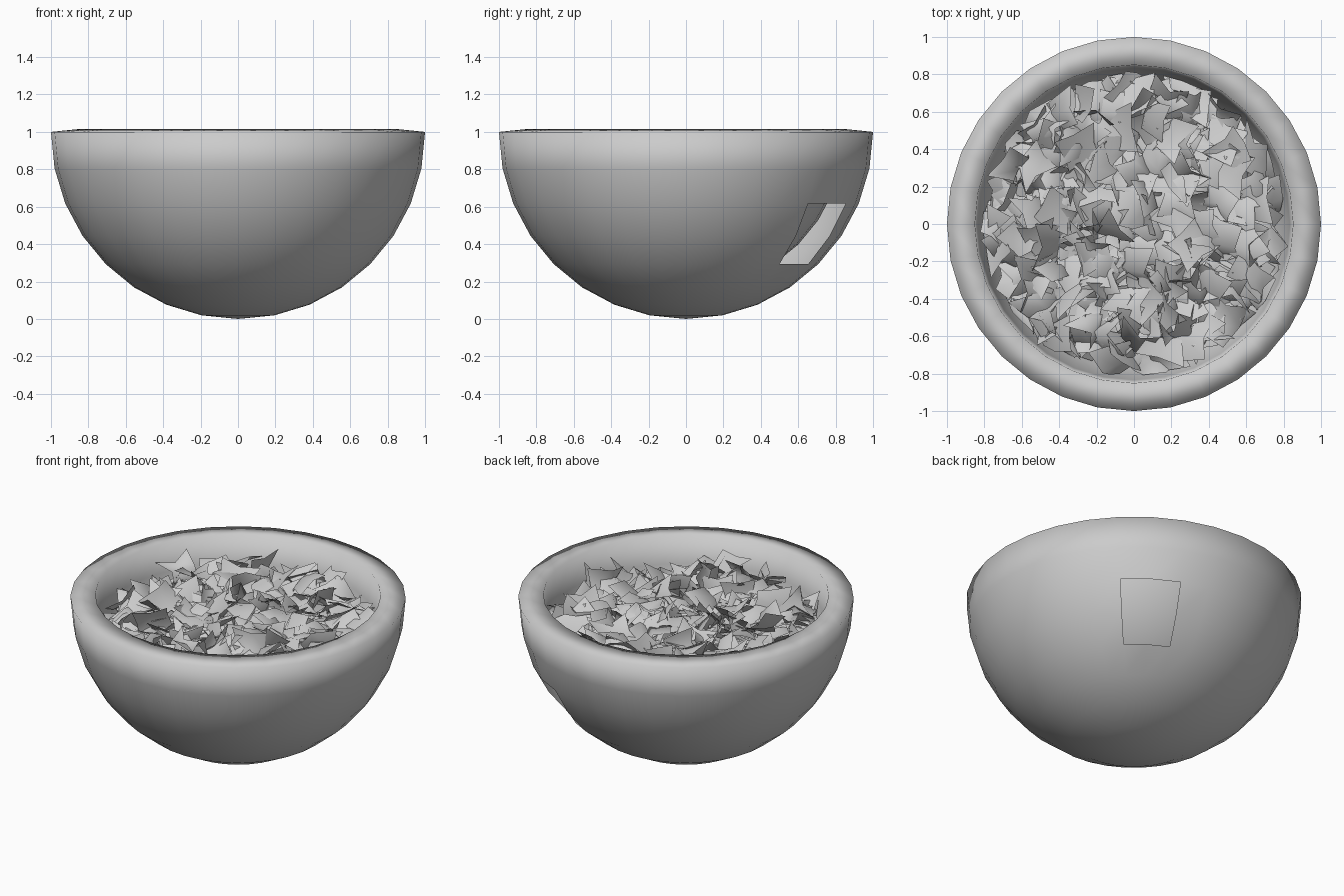
import bpy, bmesh, math, random
from mathutils import Vector, Euler

if "Cube" in bpy.data.objects:
    bpy.data.objects.remove(bpy.data.objects["Cube"])

random.seed(7)
SEG, RINGS, THICK = 32, 8, 0.15


def make_object(name, bm):
    mesh = bpy.data.meshes.new(name)
    bm.to_mesh(mesh)
    bm.free()
    mesh.polygons.foreach_set("use_smooth", [True] * len(mesh.polygons))
    ob = bpy.data.objects.new(name, mesh)
    bpy.context.collection.objects.link(ob)
    return ob


# Bowl: outer hemisphere, rim and inner hemisphere from one lathed profile
def arc(radius):
    angles = [k * math.pi / 2 / RINGS for k in range(RINGS)]
    return [(radius * math.cos(a), 1 - radius * math.sin(a)) for a in angles]


inner = arc(1 - THICK)
inner[0] = (0.851, 1.015)
profile = arc(1)[::-1] + inner
bm = bmesh.new()
rings = []
for r, z in profile:
    rings.append([bm.verts.new((r * math.cos(2 * math.pi * i / SEG),
                                r * math.sin(2 * math.pi * i / SEG), z))
                  for i in range(SEG)])
rim = RINGS - 1
for j in range(len(rings) - 1):
    for i in range(SEG):
        # small opening in the outer shell: two bands high, two segments wide
        if i in (4, 5) and j in (rim - 4, rim - 3):
            continue
        k = (i + 1) % SEG
        bm.faces.new((rings[j][i], rings[j][k], rings[j + 1][k], rings[j + 1][i]))
bottom = bm.verts.new((0, 0, 0))
inner_bottom = bm.verts.new((0, 0, THICK))
for i in range(SEG):
    k = (i + 1) % SEG
    bm.faces.new((bottom, rings[0][k], rings[0][i]))
    bm.faces.new((inner_bottom, rings[-1][i], rings[-1][k]))
# loose vertex at the middle of the opening
bmesh.ops.delete(bm, geom=[v for v in bm.verts if not v.link_faces], context='VERTS')
make_object("bowl", bm)


# Flakes: crumpled, bent little sheets heaped in the bowl
def add_flake(bm, centre, size):
    n = 3
    rot = Euler((random.gauss(0, 0.5), random.gauss(0, 0.5),
                 random.uniform(0, 2 * math.pi)), 'XYZ').to_matrix()
    bend, cross = random.uniform(-0.8, 0.3), random.uniform(-0.8, 0.3)
    twist = random.uniform(-0.4, 0.4)
    grid = []
    for a in range(n):
        row = []
        for b in range(n):
            u, v = a / (n - 1) * 2 - 1, b / (n - 1) * 2 - 1
            pull = 0.8 if abs(u) + abs(v) == 1 else 1.0
            p = Vector((u * pull + random.uniform(-.2, .2),
                        v * pull + random.uniform(-.2, .2),
                        bend * u * u + cross * v * v + twist * u * v
                        + random.uniform(-.15, .15)))
            p = centre + rot @ (p * size / 2)
            # keep the flake inside the bowl and below the rim
            p.z = min(p.z, 0.985)
            rel = p - Vector((0, 0, 1))
            if rel.length > 0.835:
                p = Vector((0, 0, 1)) + rel.normalized() * 0.835
            row.append(bm.verts.new(p))
        grid.append(row)
    for a in range(n - 1):
        for b in range(n - 1):
            bm.faces.new((grid[a][b], grid[a + 1][b], grid[a + 1][b + 1], grid[a][b + 1]))


bm = bmesh.new()
COUNT = 400
for i in range(COUNT):
    # sunflower spread gives even cover of the surface
    r = 0.74 * math.sqrt((i + 0.5) / COUNT)
    t = i * 2.39996
    z = random.uniform(0.72, 0.91)
    add_flake(bm, Vector((r * math.cos(t) + random.uniform(-.03, .03),
                          r * math.sin(t) + random.uniform(-.03, .03), z)),
              random.uniform(0.19, 0.25))
make_object("flakes", bm)
